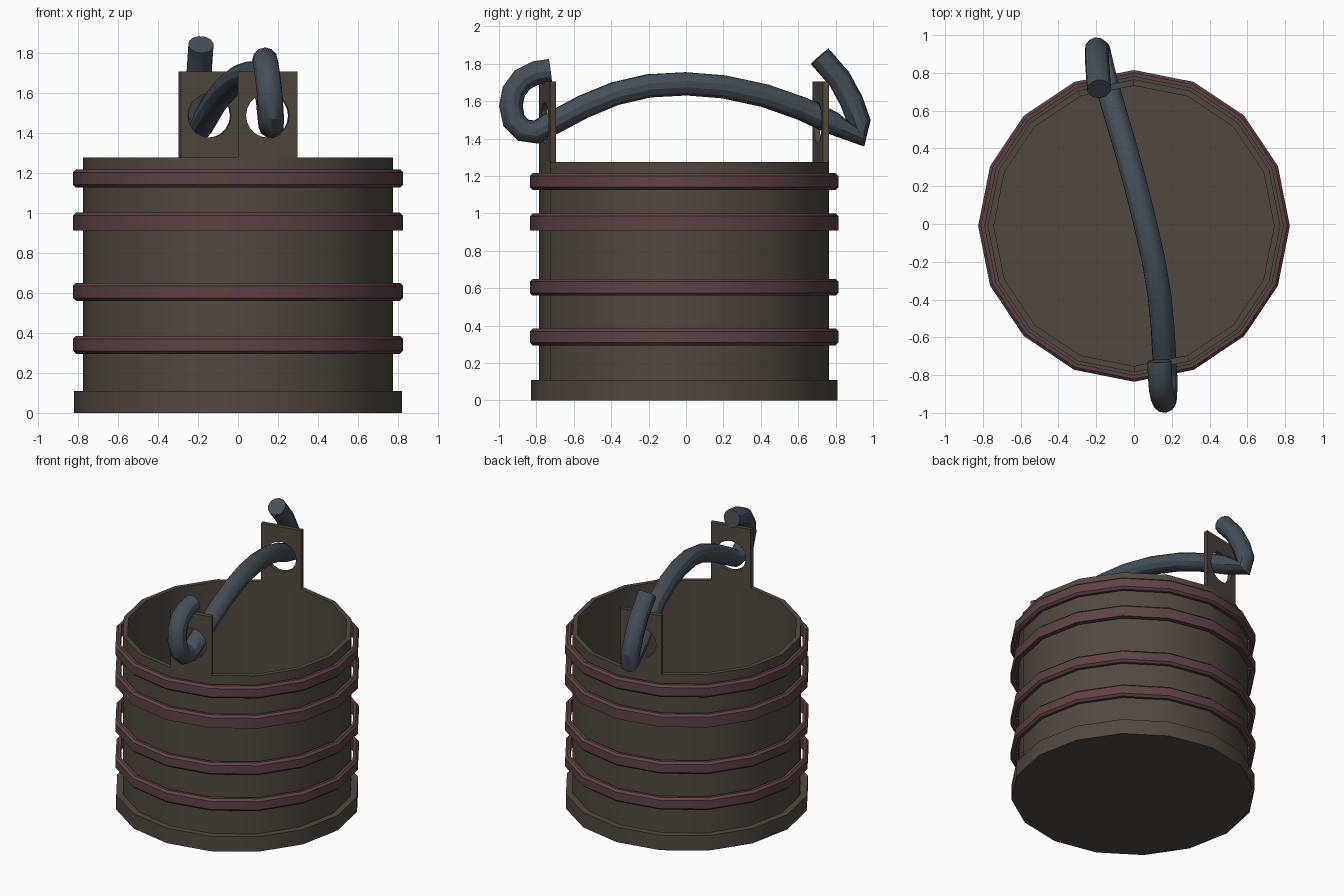
import bpy, bmesh, math
from mathutils import Matrix

if "Cube" in bpy.data.objects:
    bpy.data.objects.remove(bpy.data.objects["Cube"])

CY = -0.01      # bucket axis sits slightly forward of the handle centre
SIDES = 16


def material(name, rgb):
    m = bpy.data.materials.new(name)
    m.diffuse_color = (*rgb, 1)
    m.use_nodes = True
    m.node_tree.nodes["Principled BSDF"].inputs["Base Color"].default_value = m.diffuse_color
    return m


WOOD = material("dark_wood", (0.085, 0.067, 0.052))
HOOP = material("red_hoop", (0.115, 0.055, 0.058))
IRON = material("blue_iron", (0.06, 0.08, 0.10))


def add_object(name, mesh, mat, smooth=True):
    ob = bpy.data.objects.new(name, mesh)
    bpy.context.collection.objects.link(ob)
    mesh.materials.clear()
    mesh.materials.append(mat)
    if smooth:
        bpy.ops.object.select_all(action='DESELECT')
        ob.select_set(True)
        bpy.context.view_layer.objects.active = ob
        bpy.ops.object.shade_smooth_by_angle(angle=math.radians(30))
    return ob


def bm_to_mesh(name, bm):
    bmesh.ops.recalc_face_normals(bm, faces=bm.faces)
    mesh = bpy.data.meshes.new(name)
    bm.to_mesh(mesh)
    bm.free()
    return mesh


def polar(r, i, z):
    a = 2 * math.pi * i / SIDES
    return (r * math.cos(a), CY + r * math.sin(a), z)


def lathe(name, profile, mat, closed):
    """Turn (radius, z) points; open profiles are capped at both ends."""
    bm = bmesh.new()
    rings = [[bm.verts.new(polar(r, i, z)) for i in range(SIDES)] for r, z in profile]
    pairs = list(zip(rings, rings[1:]))
    if closed:
        pairs.append((rings[-1], rings[0]))
    else:
        bm.faces.new(rings[0])
        bm.faces.new(rings[-1])
    for a, b in pairs:
        for i in range(SIDES):
            j = (i + 1) % SIDES
            bm.faces.new((a[i], a[j], b[j], b[i]))
    return add_object(name, bm_to_mesh(name, bm), mat)


# Bucket: base band, outer wall, rim, inner wall, floor
lathe("bucket", [(0.82, 0), (0.82, 0.11), (0.775, 0.11), (0.775, 1.275),
                 (0.742, 1.275), (0.742, 0.08)], WOOD, False)

# Hoops: chamfered bands standing just off the wall
for n, (z, low) in enumerate([(0.34, 0.015), (0.605, 0.015), (0.955, 0.0), (1.17, 0.015)]):
    b, t = z - 0.045, z + 0.045
    prof = [(0.79, b), (0.81, b), (0.825, b + 0.015), (0.825, t - 0.015), (0.81, t), (0.79, t)]
    if low == 0:
        prof[1:3] = [(0.825, b)]
    lathe(f"hoop_{n + 1}", prof, HOOP, True)


# Lugs: one stave at front and one at back carried up, each with a round hole
def lug(name, start):
    bm = bmesh.new()
    plan = [(0.775, start), (0.775, start + 1), (0.742, start + 1), (0.742, start)]
    face = bm.faces.new([bm.verts.new(polar(r, i, 1.275)) for r, i in plan])
    top = bmesh.ops.extrude_face_region(bm, geom=[face])["geom"]
    bmesh.ops.translate(bm, vec=(0, 0, 0.43),
                        verts=[v for v in top if isinstance(v, bmesh.types.BMVert)])
    ob = add_object(name, bm_to_mesh(name, bm), WOOD, False)

    cb = bmesh.new()
    a = 2 * math.pi * (start + 0.5) / SIDES
    bmesh.ops.create_cone(cb, cap_ends=True, segments=20, radius1=0.11, radius2=0.11, depth=0.4)
    cb.transform(Matrix.Translation((0.745 * math.cos(a), CY + 0.745 * math.sin(a), 1.485))
                 @ Matrix.Rotation(a, 4, 'Z') @ Matrix.Rotation(math.pi / 2, 4, 'Y'))
    cutter = add_object("hole_cutter", bm_to_mesh("hole_cutter", cb), WOOD, False)
    mod = ob.modifiers.new("hole", 'BOOLEAN')
    mod.operation, mod.solver, mod.object = 'DIFFERENCE', 'EXACT', cutter
    deps = bpy.context.evaluated_depsgraph_get()
    mesh = bpy.data.meshes.new_from_object(ob.evaluated_get(deps))
    ob.modifiers.clear()
    ob.data = mesh
    bpy.data.objects.remove(cutter)


lug("front_lug", 12)
lug("back_lug", 4)

# Handle: bent iron rod, curled at the front and hooked at the back
PATH = [(0.135, -0.725, 1.762), (0.137, -0.80, 1.752), (0.143, -0.875, 1.715),
        (0.152, -0.922, 1.65), (0.16, -0.936, 1.575), (0.165, -0.92, 1.495),
        (0.167, -0.87, 1.445), (0.166, -0.80, 1.435), (0.16, -0.70, 1.49),
        (0.152, -0.55, 1.57), (0.135, -0.38, 1.64), (0.105, -0.2, 1.682),
        (0.06, 0.0, 1.693), (0.01, 0.2, 1.677), (-0.05, 0.42, 1.63),
        (-0.11, 0.62, 1.56), (-0.155, 0.78, 1.485), (-0.188, 0.92, 1.415),
        (-0.197, 0.925, 1.49), (-0.197, 0.885, 1.60), (-0.193, 0.82, 1.72),
        (-0.185, 0.715, 1.84)]
curve = bpy.data.curves.new("handle_path", 'CURVE')
curve.dimensions = '3D'
curve.bevel_depth = 0.064
curve.bevel_resolution = 4
curve.use_fill_caps = True
spline = curve.splines.new('POLY')
spline.points.add(len(PATH) - 1)
for p, co in zip(spline.points, PATH):
    p.co = (*co, 1)
rod = bpy.data.objects.new("handle_path", curve)
bpy.context.collection.objects.link(rod)
rod_mesh = bpy.data.meshes.new_from_object(
    rod.evaluated_get(bpy.context.evaluated_depsgraph_get()))
bpy.data.objects.remove(rod)
add_object("handle", rod_mesh, IRON)
